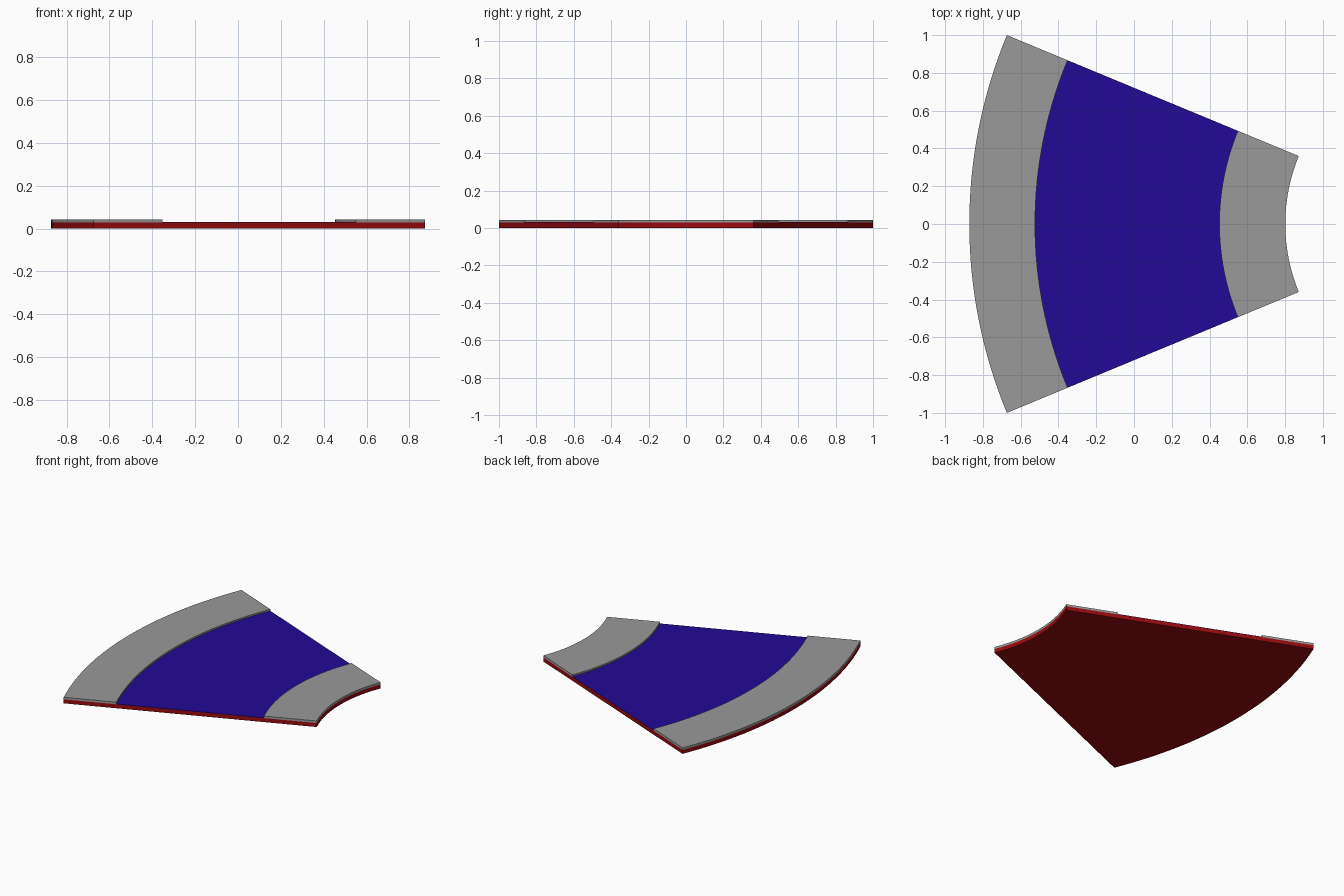
import bpy, bmesh
from math import sin, cos, radians

if "Cube" in bpy.data.objects:
    bpy.data.objects.remove(bpy.data.objects["Cube"])

HALF = radians(22.5)   # half opening angle of the wedge
CX = 1.741             # arc centre on the x axis
SEG = 32


def material(name, rgb):
    m = bpy.data.materials.new(name)
    m.diffuse_color = (*rgb, 1)
    m.use_nodes = True
    m.node_tree.nodes["Principled BSDF"].inputs["Base Color"].default_value = m.diffuse_color
    return m


def sector(name, r_in, r_out, z0, z1, mat):
    """Solid slab of a ring sector opening towards -x."""
    bm = bmesh.new()
    rows = []
    for i in range(SEG + 1):
        a = -HALF + 2 * HALF * i / SEG
        rows.append([bm.verts.new((CX - r * cos(a), r * sin(a), z))
                     for r, z in ((r_in, z0), (r_out, z0), (r_out, z1), (r_in, z1))])
    for p, q in zip(rows, rows[1:]):
        for k in range(4):
            n = (k + 1) % 4
            bm.faces.new((p[k], p[n], q[n], q[k]))
    bm.faces.new(rows[0])
    bm.faces.new(rows[-1])
    bmesh.ops.recalc_face_normals(bm, faces=bm.faces)
    mesh = bpy.data.meshes.new(name)
    bm.to_mesh(mesh)
    bm.free()
    mesh.materials.append(mat)
    ob = bpy.data.objects.new(name, mesh)
    bpy.context.collection.objects.link(ob)
    bpy.context.view_layer.objects.active = ob
    ob.select_set(True)
    bpy.ops.object.shade_smooth_by_angle(angle=radians(30))
    ob.select_set(False)


red = material("red", (0.32, 0.003, 0.005))
blue = material("blue", (0.017, 0.003, 0.31))
grey = material("grey", (0.32, 0.32, 0.32))

# Base slab, blue surface between the borders, raised grey borders
sector("base_slab", 0.94, 2.613, 0, 0.028, red)
sector("centre_surface", 1.289, 2.265, 0.028, 0.031, blue)
sector("inner_border", 0.94, 1.289, 0.028, 0.043, grey)
sector("outer_border", 2.265, 2.613, 0.028, 0.043, grey)
